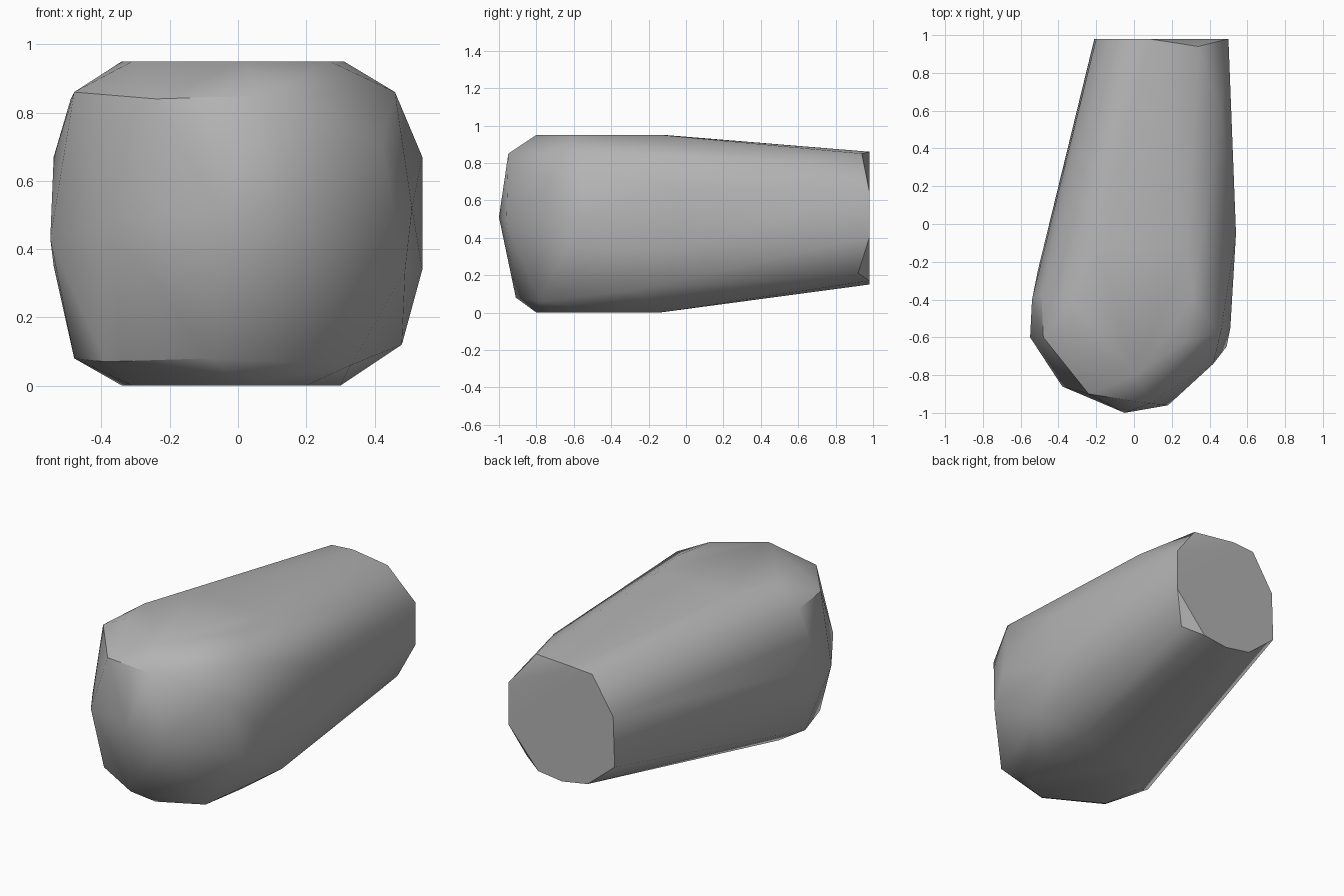
import bpy
import bmesh
import math

default_cube = bpy.data.objects.get("Cube")
if default_cube:
    bpy.data.objects.remove(default_cube, do_unlink=True)


def make_material(name, colour):
    material = bpy.data.materials.new(name)
    material.use_nodes = True
    material.diffuse_color = colour
    shader = next(n for n in material.node_tree.nodes if n.type == 'BSDF_PRINCIPLED')
    shader.inputs["Base Color"].default_value = colour
    return material


def hull_object(name, corners, material, sharp_angle):
    """Wrap a tight convex skin around the corner points."""
    shape = bmesh.new()
    for corner in corners:
        shape.verts.new(corner)
    result = bmesh.ops.convex_hull(shape, input=shape.verts[:])
    spare = {item for key in ("geom_interior", "geom_unused")
             for item in result[key] if isinstance(item, bmesh.types.BMVert)}
    bmesh.ops.delete(shape, geom=list(spare), context='VERTS')
    bmesh.ops.recalc_face_normals(shape, faces=shape.faces[:])
    mesh = bpy.data.meshes.new(name)
    shape.to_mesh(mesh)
    shape.free()
    mesh.materials.append(material)
    body = bpy.data.objects.new(name, mesh)
    bpy.context.collection.objects.link(body)
    bpy.ops.object.select_all(action='DESELECT')
    body.select_set(True)
    bpy.context.view_layer.objects.active = body
    bpy.ops.object.shade_smooth_by_angle(angle=sharp_angle)
    return body


def at_height(z, outline):
    return [(x, y, z) for x, y in outline]


def at_depth(y, outline):
    return [(x, y, z) for x, z in outline]


# Flat top and flat underside
top_face = at_height(.95, [(-.34, -.4), (-.31, -.62), (.01, -.8), (.27, -.62), (.31, -.4),
                           (.28, -.14), (-.2, -.12)])
bottom_face = at_height(0, [(-.34, -.4), (-.31, -.62), (.01, -.8), (.2, -.7), (.3, -.4),
                            (.28, -.14), (-.2, -.14)])

# Blunt faceted nose
nose = [(-.05, -1, .51), (.18, -.96, .48), (-.38, -.86, .48),
        (.08, -.95, .85), (-.24, -.9, .84), (.42, -.74, .71),
        (-.08, -.91, .08), (-.39, -.72, .07), (.33, -.78, .06)]

# Shoulders of the wide front part
left_shoulder = [(.46, -.57, .86), (.49, -.65, .34), (.51, -.55, .52),
                 (.48, -.27, .12), (.54, -.05, .67), (.54, -.05, .34),
                 (.46, .6, .81)]
right_shoulder = [(-.48, -.6, .86), (-.49, -.37, .84), (-.55, -.6, .43),
                  (-.54, -.4, .67), (-.54, -.4, .35), (-.48, -.45, .08),
                  (-.51, -.25, .5)]

# Narrow rounded flat end with two chipped corners
flat_end = at_depth(.98, [(.5, .65), (.5, .4), (.3, .17), (.14, .15), (-.03, .18),
                          (-.21, .33), (-.2, .63), (-.06, .85), (.08, .86)])
chipped_corners = [(.34, .94, .85), (.42, .92, .21)]

stone_grey = make_material("plain grey", (.45, .45, .45, 1))
hull_object("tapered_body",
            top_face + bottom_face + nose + left_shoulder + right_shoulder
            + flat_end + chipped_corners,
            stone_grey, math.radians(35))
